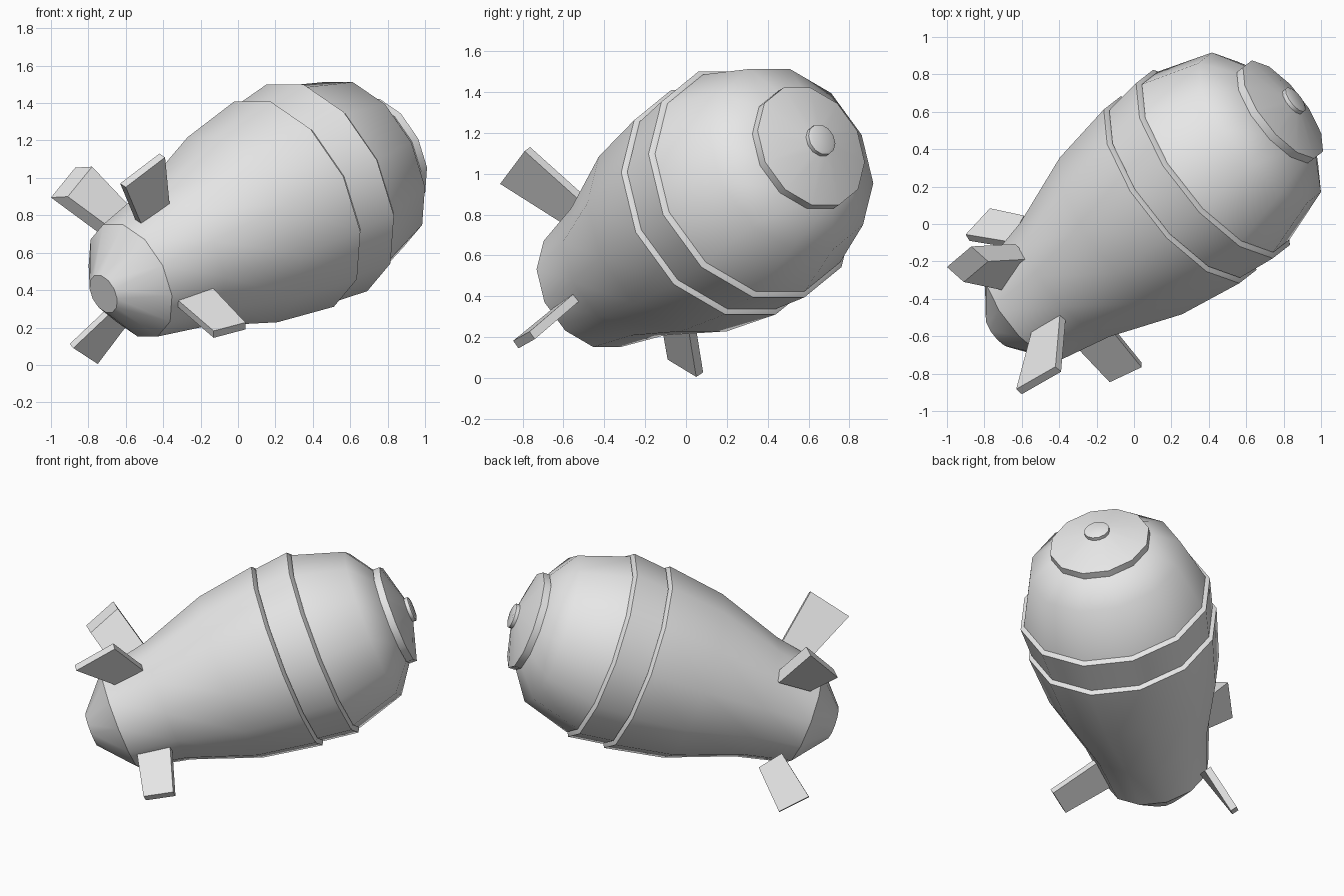
import bpy, bmesh, math
from mathutils import Vector

if "Cube" in bpy.data.objects:
    bpy.data.objects.remove(bpy.data.objects["Cube"])

# Shell axis: tip of the nose, forward direction, sideways and upward directions
TIP = Vector((0.87, 0.67, 1.17))
AXIS = Vector((0.734, 0.573, 0.365)).normalized()
SIDE = AXIS.cross(Vector((0, 0, 1))).normalized()
UP = SIDE.cross(AXIS)

grey = bpy.data.materials.new("plain grey")
grey.diffuse_color = (0.8, 0.8, 0.8, 1)
grey.use_nodes = True
grey.node_tree.nodes["Principled BSDF"].inputs["Base Color"].default_value = grey.diffuse_color


def finish(name, bm, smooth):
    bmesh.ops.recalc_face_normals(bm, faces=bm.faces)
    mesh = bpy.data.meshes.new(name)
    bm.to_mesh(mesh)
    bm.free()
    mesh.materials.append(grey)
    obj = bpy.data.objects.new(name, mesh)
    bpy.context.collection.objects.link(obj)
    if smooth:
        bpy.ops.object.select_all(action='DESELECT')
        obj.select_set(True)
        bpy.context.view_layer.objects.active = obj
        bpy.ops.object.shade_smooth_by_angle(angle=math.radians(40))


def lathe(name, profile, sides=12):
    """Turn (distance behind tip, radius) pairs around the shell axis."""
    bm = bmesh.new()
    rings = []
    for s, r in profile:
        ring = []
        for i in range(sides):
            a = 2 * math.pi * (i + 0.5) / sides
            ring.append(bm.verts.new(TIP - AXIS * s + (SIDE * math.cos(a) + UP * math.sin(a)) * r))
        rings.append(ring)
    for a, b in zip(rings, rings[1:]):
        for i in range(sides):
            j = (i + 1) % sides
            bm.faces.new((a[i], a[j], b[j], b[i]))
    bm.faces.new(rings[0])
    bm.faces.new(rings[-1])
    finish(name, bm, True)


def fin(name, corners, offset):
    """Plate from root front, root back, tip back, tip front; root runs into the shell."""
    p = [Vector(c) for c in corners]
    root = [p[0] + (p[0] - p[3]) * 0.3, p[1] + (p[1] - p[2]) * 0.3]
    near = root + p[2:]
    off = Vector(offset)
    bm = bmesh.new()
    a = [bm.verts.new(c) for c in near]
    b = [bm.verts.new(c + off) for c in near]
    bm.faces.new(a)
    bm.faces.new(b[::-1])
    for i in range(4):
        j = (i + 1) % 4
        bm.faces.new((a[i], b[i], b[j], a[j]))
    finish(name, bm, False)


# Shell sections, each stepping down to the next
lathe("tail_cone", [(1.97, 0.333), (2.166, 0.11)])
lathe("rear_body", [(0.83, 0.575), (0.85, 0.61), (1.225, 0.55), (1.65, 0.40), (1.97, 0.333)])
lathe("middle_band", [(0.59, 0.58), (0.61, 0.615), (0.83, 0.588)])
lathe("nose_body", [(0.13, 0.29), (0.27, 0.49), (0.59, 0.59)])

# Nose plate and knob
lathe("nose_plate", [(0.03, 0.08), (0.10, 0.32), (0.145, 0.32)])
lathe("nose_knob", [(0.0, 0.062), (0.008, 0.08), (0.05, 0.08)])

# Tail fins
fin("upper_right_fin", [(-0.365, -0.50, 0.85), (-0.52, -0.61, 0.76),
                        (-0.60, -0.91, 0.95), (-0.39, -0.79, 1.11)], (-0.03, 0.027, 0.02))
fin("upper_left_fin", [(-0.60, -0.19, 0.87), (-0.72, -0.35, 0.76),
                       (-0.91, -0.31, 0.90), (-0.78, -0.20, 1.06)], (-0.09, 0.08, -0.005))
fin("lower_left_fin", [(-0.61, 0.02, 0.19), (-0.70, -0.12, 0.26),
                       (-0.88, -0.09, 0.09), (-0.75, 0.05, 0.005)], (-0.02, 0.034, 0.022))
fin("lower_right_fin", [(-0.13, -0.53, 0.37), (-0.31, -0.63, 0.30),
                        (-0.13, -0.82, 0.145), (0.04, -0.74, 0.19)], (0.0, -0.026, 0.037))
